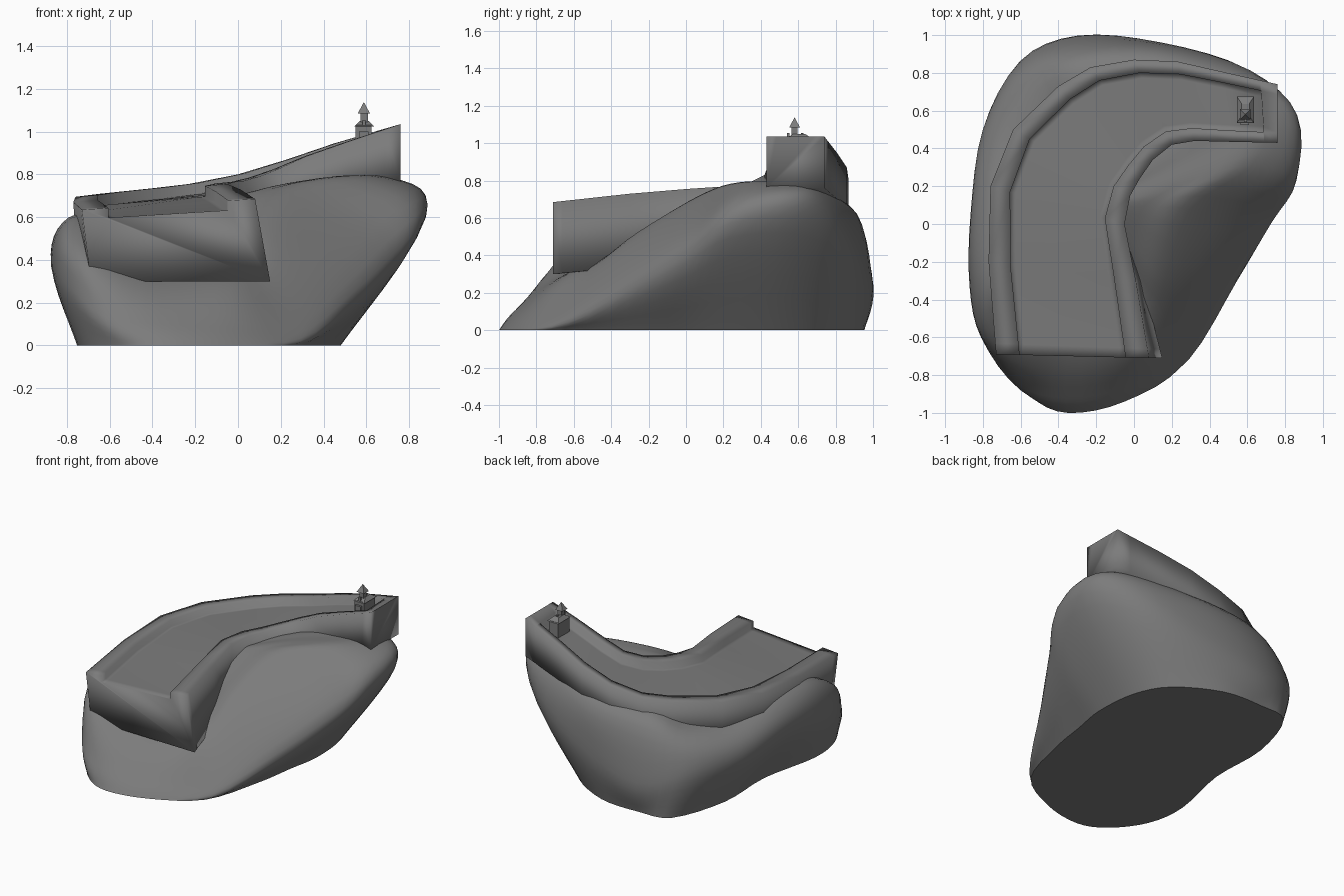
import bpy, bmesh, math
from mathutils import Vector

if "Cube" in bpy.data.objects:
    bpy.data.objects.remove(bpy.data.objects["Cube"], do_unlink=True)

stone = bpy.data.materials.new("stone grey")
stone.use_nodes = True
stone.diffuse_color = (0.2, 0.2, 0.2, 1)
stone.node_tree.nodes["Principled BSDF"].inputs["Base Color"].default_value = (0.2, 0.2, 0.2, 1)


def finish(bm, name, angle=30):
    """Turn a bmesh into a shaded object with consistent normals."""
    bmesh.ops.remove_doubles(bm, verts=bm.verts, dist=0.0005)
    bmesh.ops.recalc_face_normals(bm, faces=bm.faces)
    mesh = bpy.data.meshes.new(name)
    bm.to_mesh(mesh)
    bm.free()
    mesh.materials.append(stone)
    obj = bpy.data.objects.new(name, mesh)
    bpy.context.collection.objects.link(obj)
    bpy.ops.object.select_all(action='DESELECT')
    obj.select_set(True)
    bpy.context.view_layer.objects.active = obj
    bpy.ops.object.shade_smooth_by_angle(angle=math.radians(angle))
    return obj


def smooth_path(points, steps, closed):
    """Spline through the points."""
    n = len(points)
    pick = (lambda i: points[i % n]) if closed else (lambda i: points[max(0, min(n - 1, i))])
    path = []
    for i in range(n if closed else n - 1):
        a, b, c, d = (pick(i + k) for k in (-1, 0, 1, 2))
        for s in range(steps):
            t = s / steps
            path.append((b * 2 + (c - a) * t + (a * 2 - b * 5 + c * 4 - d) * t ** 2
                         + (b * 3 - a - c * 3 + d) * t ** 3) * 0.5)
    if not closed:
        path.append(points[-1])
    return path


def skin(bm, rings, around):
    """Join rings of equal length with quads."""
    rows = [[bm.verts.new(p) for p in ring] for ring in rings]
    n = len(rows[0])
    for a, b in zip(rows, rows[1:] + (rows[:1] if around else [])):
        for j in range(n if not around else n - 1):
            k = (j + 1) % n
            bm.faces.new((a[j], a[k], b[k], b[j]))
    return rows


# Rocky hill: foot (x, y), widest point (x, y, z), shoulder (x, y, z)
HILL = [
    (-.35, -1, -.36, -.92, .1, -.35, -.7, .28),
    (-.05, -.94, -.02, -.86, .08, -.05, -.65, .29),
    (.26, -.74, .29, -.68, .06, .1, -.5, .34),
    (.39, -.33, .54, -.3, .25, .17, -.28, .5),
    (.44, -.03, .73, .01, .43, .3, .08, .71),
    (.48, .22, .86, .23, .57, .62, .31, .78),
    (.45, .53, .85, .57, .6, .73, .57, .78),
    (.32, .76, .6, .82, .5, .55, .71, .77),
    (.02, .93, .15, .96, .34, .1, .87, .67),
    (-.28, .95, -.3, .995, .23, -.3, .86, .63),
    (-.52, .9, -.61, .85, .32, -.53, .75, .54),
    (-.66, .5, -.8, .5, .33, -.71, .47, .51),
    (-.66, .05, -.86, .05, .38, -.78, .05, .58),
    (-.75, -.4, -.87, -.33, .36, -.79, -.33, .59),
    (-.71, -.69, -.81, -.6, .3, -.74, -.58, .47),
    (-.55, -.91, -.62, -.85, .13, -.58, -.7, .34),
]
crown = Vector((-.2, .1, .64))
columns = []
for row in HILL:
    foot, wide, shoulder = Vector((*row[:2], 0)), Vector(row[2:5]), Vector(row[5:])
    middle = shoulder.lerp(crown, .5)
    middle.z += .07 * max(0, shoulder.x)
    columns.append(smooth_path([foot, wide, shoulder, middle, crown], 6, False))
levels = [smooth_path(list(level), 4, True) for level in zip(*columns)]
for level in levels:
    for p in level:
        p.z = max(p.z, 0)
bm = bmesh.new()
rows = skin(bm, [list(r) for r in zip(*levels)], True)
bm.faces.new([r[0] for r in rows])
finish(bm, "rocky_hill", 50)

# Curved causeway: outer edge (x, y, z), inner edge (x, y, z), underside z
ROAD = [
    (-.73, -.69, .635, .08, -.71, .685, .3),
    (-.77, -.2, .67, .01, -.3, .73, .34),
    (-.76, .2, .695, -.05, 0, .755, .4),
    (-.64, .5, .71, -.02, .15, .765, .42),
    (-.4, .73, .735, .03, .24, .77, .45),
    (-.23, .83, .755, .1, .34, .79, .5),
    (0, .87, .8, .2, .42, .83, .56),
    (.23, .86, .87, .32, .44, .885, .62),
    (.45, .81, .945, .52, .435, .955, .7),
    (.76, .74, 1.035, .76, .43, 1.035, .76),
]


def road_section(at, depth):
    """Channel cross-section at a fractional row of the road."""
    i = min(int(at), len(ROAD) - 2)
    row = [a + (b - a) * (at - i) for a, b in zip(ROAD[i], ROAD[i + 1])]
    outer, inner, base = Vector(row[:3]), Vector(row[3:6]), row[6]
    across = (inner - outer).normalized()
    lip, step = across * (.125 - .008 * at), across * .03
    drop = Vector((0, 0, depth))
    flare = .07 * max(0, 1 - at / 2)
    return [Vector((outer.x + flare * .6, outer.y, base)), outer, outer + lip,
            outer + lip - drop, outer + lip + step - drop,
            inner - lip - step - drop, inner - lip - drop,
            inner - lip, inner, Vector((inner.x + flare, inner.y, base))]


last = len(ROAD) - 1
# The floor rises to the parapet top at the high end, closing the channel
stops = [(0, .045), (.12, .05)] + [(i, .05) for i in range(1, last)]
stops += [(last - .3, .05), (last - .29, 0), (last, 0)]
bm = bmesh.new()
rows = skin(bm, [road_section(*stop) for stop in stops], False)
ends = [bm.faces.new(rows[0]), bm.faces.new(rows[-1])]
bmesh.ops.inset_individual(bm, faces=ends, thickness=.02)
finish(bm, "curved_causeway", 100)


def block(name, low, high, taper=1):
    """Box between two corners, with an optional tapered top."""
    bm = bmesh.new()
    bmesh.ops.create_cube(bm, size=1)
    low, high = Vector(low), Vector(high)
    mid, size = (low + high) / 2, high - low
    for v in bm.verts:
        k = taper if v.co.z > 0 else 1
        v.co = mid + Vector((v.co.x * size.x * k, v.co.y * size.y * k, v.co.z * size.z))
    return finish(bm, name)


# Tiny chapel on the high end
block("chapel_body", (.55, .54, .92), (.625, .67, 1.03))
block("chapel_roof", (.545, .535, 1.025), (.635, .675, 1.05), taper=.45)
block("chapel_porch", (.565, .525, .92), (.61, .545, 1.0))
block("chapel_tower", (.573, .565, 1.0), (.607, .597, 1.09))
block("chapel_spire", (.56, .552, 1.085), (.617, .609, 1.137), taper=.02)
for side, y in (("front", .54), ("back", .615)):
    block("chapel_chimney_" + side, (.583, y, 1.02), (.597, y + .014, 1.055))
